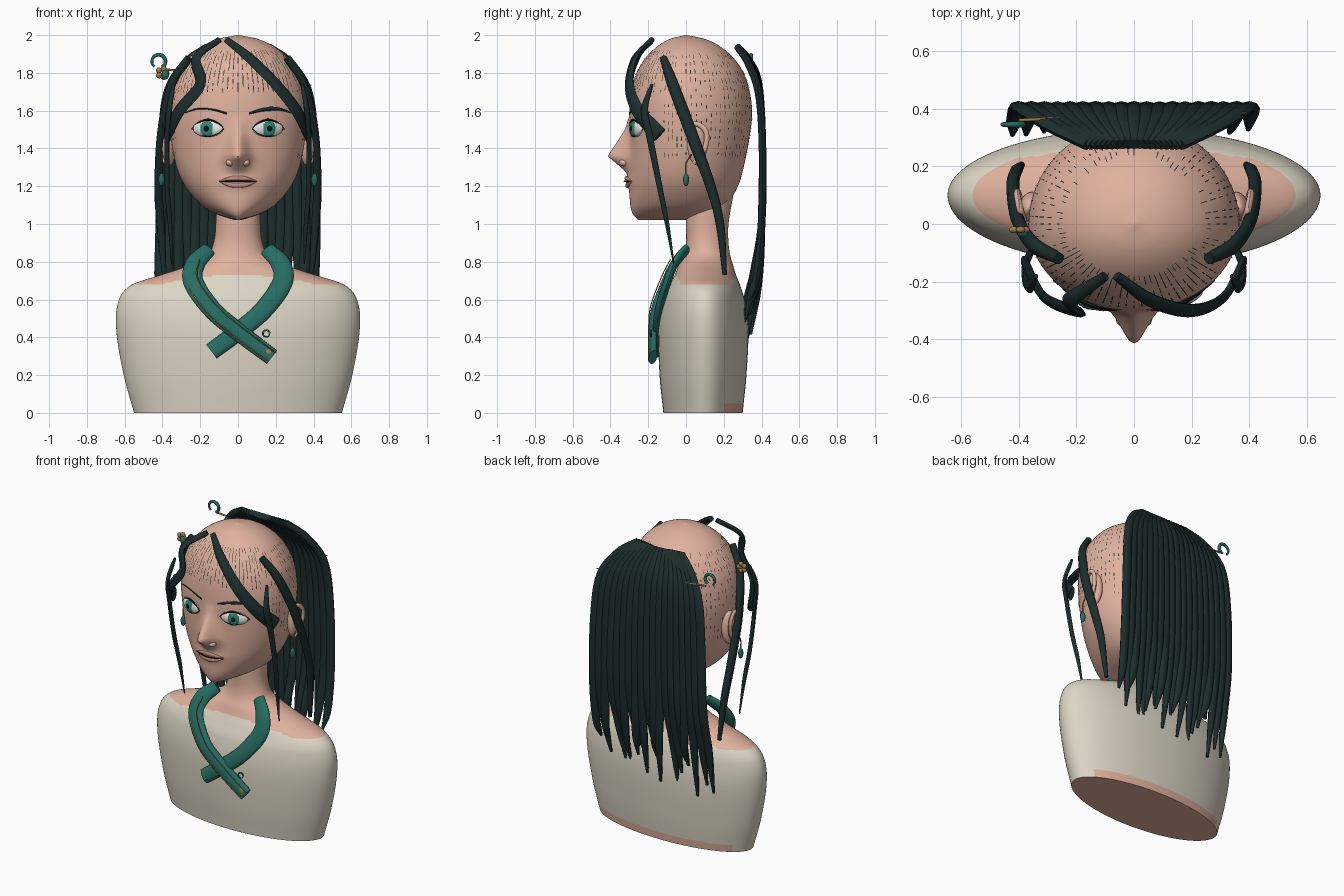
import bpy, bmesh, math, random
from mathutils import Vector

random.seed(4)
cube = bpy.data.objects.get("Cube")
if cube:
    bpy.data.objects.remove(cube)


def material(name, r, g, b):
    m = bpy.data.materials.new(name)
    m.use_nodes = True
    m.diffuse_color = (r, g, b, 1)
    m.node_tree.nodes["Principled BSDF"].inputs["Base Color"].default_value = (r, g, b, 1)
    return m


SKIN = material("skin", .74, .44, .34)
CLOTH = material("cream cloth", .72, .67, .56)
HAIR = material("dark hair", .012, .026, .026)
TEAL = material("teal", .02, .15, .125)
GOLD = material("bronze", .36, .2, .06)
WHITE = material("eye white", .8, .8, .76)
IRIS = material("iris green", .03, .24, .19)
BLACK = material("black", .004, .005, .005)
LIPS = material("lips", .5, .25, .2)


def finish(name, bm, mats, angle=50):
    bmesh.ops.recalc_face_normals(bm, faces=bm.faces)
    me = bpy.data.meshes.new(name)
    bm.to_mesh(me)
    bm.free()
    ob = bpy.data.objects.new(name, me)
    bpy.context.collection.objects.link(ob)
    for m in mats:
        me.materials.append(m)
    bpy.ops.object.select_all(action='DESELECT')
    ob.select_set(True)
    bpy.context.view_layer.objects.active = ob
    bpy.ops.object.shade_smooth_by_angle(angle=math.radians(angle))
    return ob


def spline(keys, t, smooth=True):
    """Interpolate rows (t, values...) at t."""
    t = min(max(t, keys[0][0]), keys[-1][0])
    i = 0
    while i < len(keys) - 2 and t > keys[i + 1][0]:
        i += 1
    a, b = keys[i], keys[i + 1]
    h = b[0] - a[0]
    u = (t - a[0]) / h
    p, q = keys[max(i - 1, 0)], keys[min(i + 2, len(keys) - 1)]
    out = []
    for k in range(1, len(a)):
        if not smooth:
            out.append(a[k] + u * (b[k] - a[k]))
            continue
        ma = (b[k] - p[k]) / (b[0] - p[0]) * h
        mb = (q[k] - a[k]) / (q[0] - a[0]) * h
        out.append((2*u**3 - 3*u*u + 1) * a[k] + (u**3 - 2*u*u + u) * ma
                   + (3*u*u - 2*u**3) * b[k] + (u**3 - u*u) * mb)
    return out


# Profiles: height, half width, front y, back y
HEAD = [(1.02, .015, -.25, .01), (1.05, .11, -.28, .12), (1.1, .195, -.295, .21), (1.2, .28, -.3, .275),
        (1.3, .325, -.3, .305), (1.45, .355, -.3, .335), (1.6, .365, -.3, .35), (1.75, .34, -.28, .325),
        (1.85, .285, -.235, .275), (1.93, .205, -.165, .195), (1.98, .105, -.085, .1), (2.0, .005, -.005, .005)]
BODY = [(0, .55, -.12, .3), (.2, .605, -.14, .32), (.45, .645, -.145, .33), (.6, .63, -.12, .31),
        (.68, .56, -.085, .285), (.73, .41, -.06, .265), (.78, .26, -.04, .25), (.83, .165, -.015, .235),
        (.9, .13, 0, .225), (1.0, .118, 0, .225), (1.15, .12, 0, .25)]
NOSE = [(1.26, 0), (1.3, .045), (1.36, .115), (1.42, .075), (1.5, .022), (1.57, 0)]


def section(keys, cy, z, a):
    w, f, b = spline(keys, z)
    c = math.cos(a)
    return Vector((w * math.sin(a), cy + c * ((f - cy) if c > 0 else (cy - b)), z))


def head_point(z, a):
    p = section(HEAD, 0, z, a)
    if math.cos(a) > 0:
        width = .06 - .025 * max(0, min(1, (z - 1.34) / .18))
        p.y -= spline(NOSE, z, False)[0] * math.exp(-(p.x / width) ** 2)
        p.y -= .018 * math.exp(-((z - 1.228) / .035) ** 2 - (p.x / .08) ** 2)
    return p


def face(x, z, off=0):
    """Point on the front of the face."""
    w = spline(HEAD, z)[0]
    p = head_point(z, math.asin(max(-1, min(1, x / w))))
    p.y -= off
    return p


def loft(bm, rows):
    rings = [[bm.verts.new(p) for p in row] for row in rows]
    n = len(rings[0])
    for r, s in zip(rings, rings[1:]):
        for i in range(n):
            bm.faces.new((r[i], r[(i + 1) % n], s[(i + 1) % n], s[i]))
    return [bm.faces.new(rings[0]), bm.faces.new(rings[-1])]


# Head, with denser columns towards the face
cols = [-math.pi + 2 * math.pi * i / 120 for i in range(120)]
cols = [a - .5 * math.sin(a) for a in cols]
levels = [1.02 + .49 * (1 - math.cos(math.pi * i / 80)) for i in range(81)]
bm = bmesh.new()
loft(bm, [[head_point(z, a) for a in cols] for z in levels])
finish("head", bm, [SKIN], 70)

# Bust: skin neck and shoulders above the cloth line
bm = bmesh.new()
ring = [2 * math.pi * i / 96 for i in range(96)]
base = loft(bm, [[section(BODY, .1, z / 100, a) for a in ring] for z in range(0, 116)])[0]
bmesh.ops.inset_region(bm, faces=[base], thickness=.012)
for f in bm.faces:
    c = f.calc_center_median()
    cloth = c.z < .73 - .05 * min(1, (c.x / .4) ** 2) and not (c.z < .05 and c.y > .2)
    f.material_index = int(cloth and f is not base)
finish("bust", bm, [SKIN, CLOTH])


def sweep(name, pts, widths, thick, mat, normal=None, sides=10, steps=32, bm=None):
    """Flattened tube through pts; normal gives the thin direction (default away from the head axis)."""
    own = bm is None
    bm = bm or bmesh.new()
    keys = [(i, *p) for i, p in enumerate(pts)]
    wkeys = [(i / (len(widths) - 1), w) for i, w in enumerate(widths)]
    at = lambda u: Vector(spline(keys, u * (len(pts) - 1)))
    rows = []
    for i in range(steps + 1):
        u = i / steps
        p, w = at(u), spline(wkeys, u, False)[0]
        tan = (at(min(1, u + .01)) - at(max(0, u - .01))).normalized()
        n = Vector(normal) if normal else Vector((p.x, p.y, .4 * max(0, p.z - 1.5)))
        side = tan.cross(n).normalized()
        n = side.cross(tan)
        th = min(thick, w)
        rows.append([p + side * (w * math.cos(2 * math.pi * k / sides)) + n * (th * math.sin(2 * math.pi * k / sides))
                     for k in range(sides)])
    loft(bm, rows)
    if own:
        return finish(name, bm, [mat])


def ball(name, loc, size, mat, yaw=0):
    bm = bmesh.new()
    bmesh.ops.create_uvsphere(bm, u_segments=24, v_segments=14, radius=1)
    ob = finish(name, bm, [mat])
    ob.location, ob.scale, ob.rotation_euler = loc, size, (0, 0, yaw)


# Long back hair made of overlapping strands
bm = bmesh.new()
for i in range(19):
    t = -1 + i / 9
    end = random.uniform(.36, .62)
    sway = random.uniform(-.02, .02)
    sweep("", [(.16 * t, .275, 1.935), (.27 * t, .33, 1.87 - .02 * abs(t)), (.365 * t, .385, 1.74 - .05 * abs(t)),
               (.395 * t, .405, 1.4), (.405 * t, .4, 1.0), (.4 * t + sway, .37 + sway, .72),
               (.39 * t + 2 * sway, .325 + sway, end)],
          [.024, .03, .032, .032, .032, .028, .008], .02, HAIR, (0, 1, .3), 8, 28, bm)
finish("back_hair", bm, [HAIR])

# Front locks, fringe and side hair, on both sides
for s, side in ((1, "left"), (-1, "right")):
    x0 = -.08 + .02 * s
    sweep(side + "_fringe", [(x0, -.18, 1.975), (x0 + s * .12, -.265, 1.88), (s * .2, -.3, 1.74),
                             (s * .31, -.255, 1.6), (s * .375, -.14, 1.47)], [.018, .03, .035, .04, .045], .015, HAIR)
    sweep(side + "_thin_lock", [(s * .34, -.18, 1.74), (s * .365, -.22, 1.6), (s * .375, -.19, 1.45),
                                (s * .375, -.14, 1.2), (s * .36, -.1, 1.0), (s * .35, -.065, .79)],
          [.008, .022, .02, .016, .012, .004], .013, HAIR)
    sweep(side + "_side_lock", [(s * .26, -.12, 1.88), (s * .35, -.07, 1.74), (s * .405, .02, 1.5),
                                (s * .42, .13, 1.2), (s * .41, .18, 1.0), (s * .39, .205, .73)],
          [.02, .03, .032, .028, .024, .012], .022, HAIR)

    # Ears with hanging earrings
    ball(side + "_ear", (s * .365, .06, 1.42), (.035, .055, .11), SKIN, s * .4)
    sweep(side + "_ear_rim", [(s * .385, .04, 1.32), (s * .4, .1, 1.4), (s * .405, .105, 1.49), (s * .395, .05, 1.53),
                              (s * .38, .01, 1.48)], [.01, .014, .014, .014, .01], .012, SKIN, (1, 0, 0), 8)
    sweep(side + "_earring_wire", [(s * .405, .03, 1.37), (s * .405, .0, 1.32), (s * .405, 0, 1.27)],
          [.004, .004], .004, GOLD, (1, 0, 0), 6, 10)
    ball(side + "_earring_bead", (s * .405, 0, 1.235), (.016, .016, .034), TEAL)

    # Eyes: white, iris, pupil, lids and brow
    yaw = s * .36
    e = face(s * .16, 1.505)
    d = Vector((math.sin(yaw), -math.cos(yaw), 0))
    ball(side + "_eye", e - d * .006, (.085, .026, .045), WHITE, yaw)
    ball(side + "_iris", e + d * .013, (.039, .01, .039), IRIS, yaw)
    ball(side + "_pupil", e + d * .02, (.017, .005, .017), BLACK, yaw)
    for lid, up, w in (("upper", .047, .006), ("lower", -.042, .003)):
        sweep(side + "_" + lid + "_lid", [face(s * (.16 + k * .086), 1.505 + up * (1 - k * k), .011 - .006 * abs(k))
                                          for k in (-1, -.6, 0, .6, 1)], [.002, w, .002], w, BLACK, d, 6, 16)
    sweep(side + "_brow", [face(s * x, z, .002) for x, z in ((.06, 1.585), (.13, 1.605), (.21, 1.61), (.28, 1.59))],
          [.005, .011 if s > 0 else .004, .003], .005, HAIR, d, 6, 16)
    ball(side + "_nostril", (s * .04, -.325, 1.325), (.024, .03, .02), SKIN)

# Mouth
for name, z, bow, w, mat in (("upper_lip", 1.236, .006, .013, LIPS), ("lower_lip", 1.214, -.01, .014, LIPS),
                             ("mouth_line", 1.226, 0, .004, BLACK)):
    off = .008 if mat is BLACK else .001
    sweep(name, [face(k * .1, 1.226 + (z - 1.226 + bow) * (1 - k * k), off) for k in (-1, -.5, 0, .5, 1)],
          [.002, w, w, .002], .009, mat, (0, -1, 0), 8, 20)

# Short root strokes scattered over the scalp in radial rows
bm = bmesh.new()
for k in range(80):
    a = 2 * math.pi * k / 80
    low = 1.70 if math.cos(a) > .45 else 1.36
    for j in range(13):
        z = low + (1.92 - low) * (j + random.random() * .4) / 13
        if random.random() < .3:
            continue
        half = random.uniform(.005, .014)
        quad = []
        for da, dz in ((-.006, -half), (.006, -half), (.006, half), (-.006, half)):
            p = head_point(z + dz, a + da)
            quad.append(bm.verts.new(p + Vector((p.x, p.y, (p.z - 1.5) * .7)).normalized() * .003))
        bm.faces.new(quad)
finish("scalp_strokes", bm, [HAIR])

# Crossed scarf bands on the chest
for s, name in ((1, "left"), (-1, "right")):
    lift = -.02 if s < 0 else 0
    path = [(s * .155, .0, .865), (s * .225, -.06, .79), (s * .235, -.1 + lift / 2, .69),
            (s * .13, -.145 + lift, .54), (-s * .02, -.155 + lift, .415),
            (-s * (.14 if s > 0 else .18), -.155 + lift, .325 if s > 0 else .295)]
    sweep(name + "_scarf", path, [.04, .052, .054, .05, .048, .046], .022, TEAL, (0, -1, .25), 16, 40)
    if s < 0:
        for k, off in enumerate((-.022, .022)):
            sweep("scarf_trim_%d" % k, [(x + off, y - .023, z + off) for x, y, z in path[1:]],
                  [.003, .003], .003, GOLD, (0, -1, 0), 6, 30)


def hook(name, c, r, w, mat, start, stop):
    arc = [start + (stop - start) * i / 8 for i in range(9)]
    sweep(name, [(c[0] + r * math.cos(t), c[1], c[2] + r * math.sin(t)) for t in arc], [w, w, w * .6], w, mat,
          (0, 1, 0), 8, 24)


hook("scarf_ring", (.15, -.185, .42), .018, .005, TEAL, 0, 6.2)
ball("scarf_clasp", (.16, -.19, .32), (.02, .008, .02), GOLD)

# Hair stick with hooked end, and a small flower ornament
sweep("hair_stick", [(-.4, .36, 1.82), (0, .375, 1.78), (.39, .385, 1.735)], [.006, .005, .003], .006, GOLD,
      (0, 1, 0), 8, 10)
hook("hair_stick_hook", (-.42, .345, 1.86), .036, .01, TEAL, -1, 4)
for k in range(5):
    t = 2 * math.pi * k / 5
    ball("flower_petal_%d" % k, (-.4 + .022 * math.cos(t), -.02, 1.8 + .022 * math.sin(t)), (.016, .012, .016), GOLD)
ball("flower_centre", (-.385, -.03, 1.79), (.02, .018, .025), TEAL)
